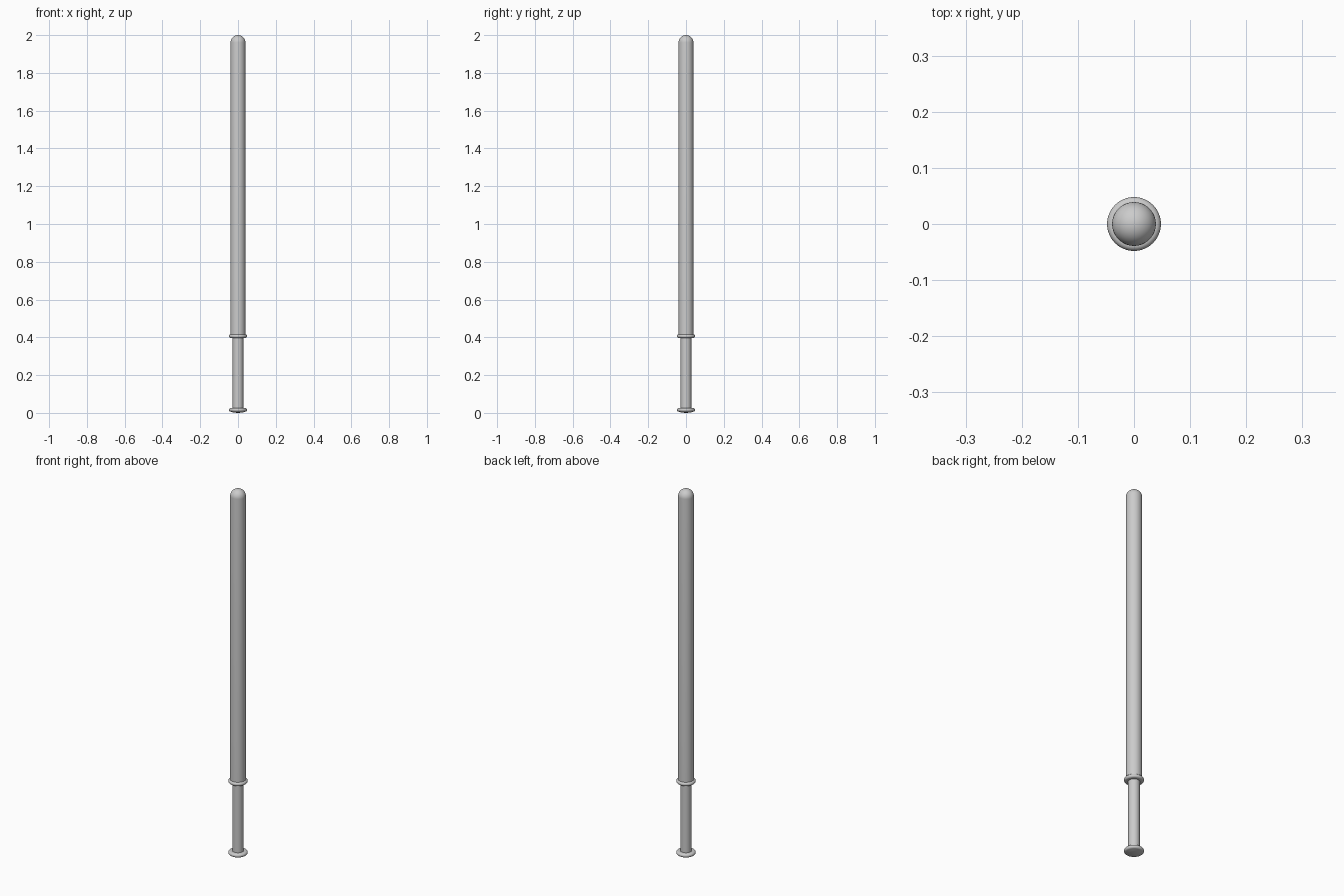
import bpy, bmesh, math
from math import sin, cos, pi

if "Cube" in bpy.data.objects:
    bpy.data.objects.remove(bpy.data.objects["Cube"])


def lathe(name, profile, steps=48):
    # Spin an (r, z) profile around the z axis
    bm = bmesh.new()
    vs = [bm.verts.new((r, 0, z)) for r, z in profile]
    es = [bm.edges.new(p) for p in zip(vs, vs[1:])]
    bmesh.ops.spin(bm, geom=vs + es, cent=(0, 0, 0), axis=(0, 0, 1),
                   angle=2 * pi, steps=steps)
    bmesh.ops.remove_doubles(bm, verts=bm.verts, dist=1e-5)
    bmesh.ops.recalc_face_normals(bm, faces=bm.faces)
    me = bpy.data.meshes.new(name)
    bm.to_mesh(me)
    bm.free()
    ob = bpy.data.objects.new(name, me)
    bpy.context.collection.objects.link(ob)
    bpy.ops.object.select_all(action='DESELECT')
    ob.select_set(True)
    bpy.context.view_layer.objects.active = ob
    bpy.ops.object.shade_smooth_by_angle(angle=math.radians(40))
    return ob


def rim(radius, z, half):
    # Half-round outer edge of a flange
    return [(radius - half + half * cos(a), z + half * sin(a))
            for a in [-pi / 2 + pi * i / 10 for i in range(11)]]


R = 0.039

# Long shaft with hemispherical tip
tip = [(R * cos(pi / 2 * i / 12), 2 - R + R * sin(pi / 2 * i / 12)) for i in range(12)]
lathe("shaft", [(0, 0.405), (R, 0.405)] + tip + [(0, 2)])

# Narrower grip
lathe("grip", [(0, 0.012), (0.028, 0.012), (0.028, 0.41), (0, 0.41)])

# Guard ring between grip and shaft
lathe("guard_ring", [(0, 0.396)] + rim(0.048, 0.406, 0.010) + [(0, 0.416)])

# Pommel disc with a slightly domed underside
lathe("pommel", [(0, 0), (0.015, 0.001), (0.028, 0.003)]
      + rim(0.048, 0.016, 0.010) + [(0, 0.026)])
